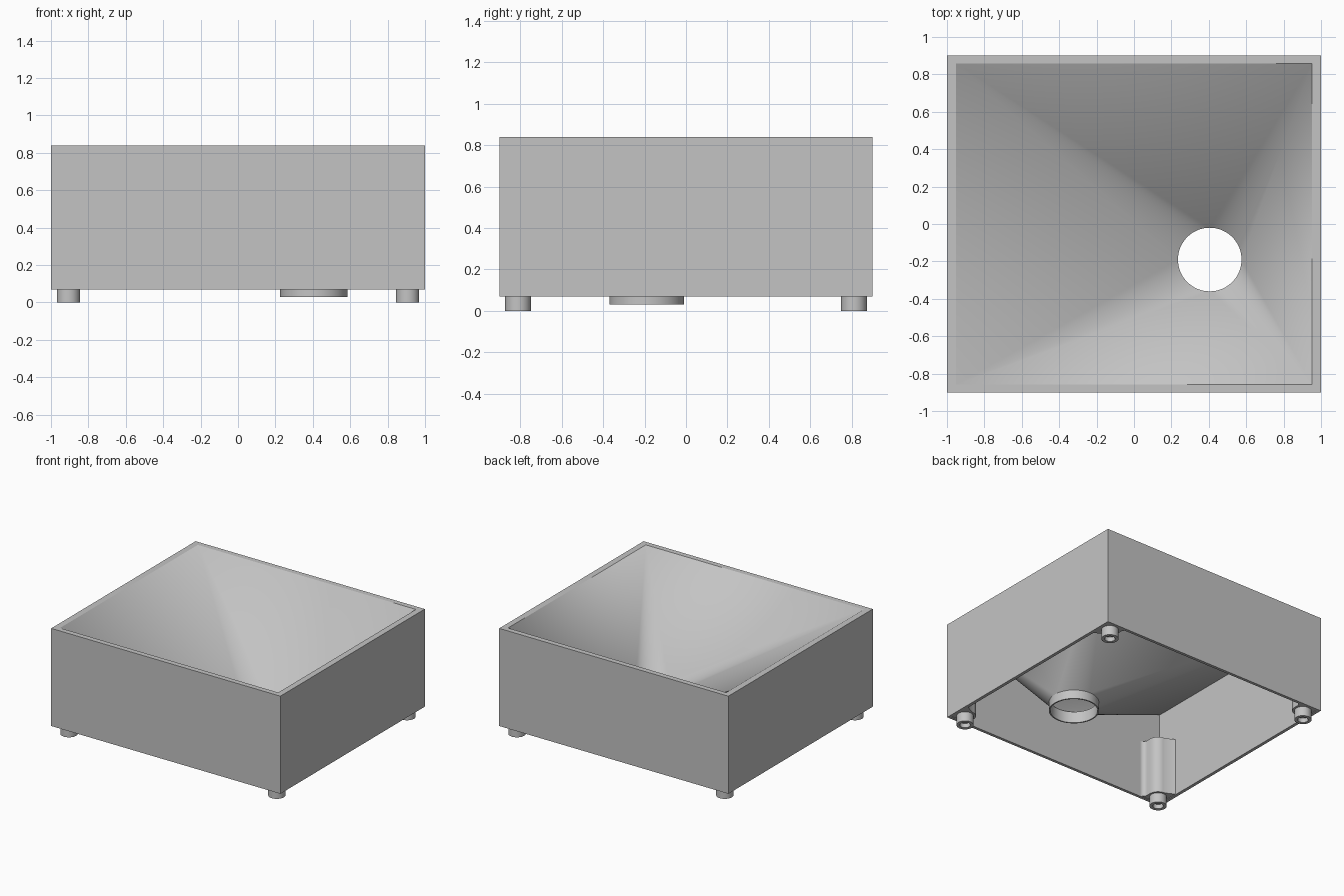
import bpy
import bmesh
from math import cos, sin, pi

cube = bpy.data.objects.get("Cube")
if cube:
    bpy.data.objects.remove(cube, do_unlink=True)

grey = bpy.data.materials.new("plain grey")
grey.use_nodes = True
colour = (0.55, 0.55, 0.55, 1)
grey.diffuse_color = colour
grey.node_tree.nodes["Principled BSDF"].inputs["Base Color"].default_value = colour

SEG = 64
HOLE = (0.405, -0.19)
BASE, TOP = 0.07, 0.84


def finish(bm, name, angle=0.5):
    bmesh.ops.recalc_face_normals(bm, faces=bm.faces)
    mesh = bpy.data.meshes.new(name)
    bm.to_mesh(mesh)
    bm.free()
    obj = bpy.data.objects.new(name, mesh)
    bpy.context.collection.objects.link(obj)
    mesh.materials.append(grey)
    bpy.ops.object.select_all(action='DESELECT')
    obj.select_set(True)
    bpy.context.view_layer.objects.active = obj
    bpy.ops.object.shade_smooth_by_angle(angle=angle)
    return obj


def ring(bm, r, z, centre=(0, 0), n=SEG):
    return [bm.verts.new((centre[0] + r * cos(2 * pi * i / n),
                          centre[1] + r * sin(2 * pi * i / n), z)) for i in range(n)]


def rectangle(bm, x, y, z):
    return [bm.verts.new((sx * x, sy * y, z))
            for sx, sy in ((1, 1), (-1, 1), (-1, -1), (1, -1))]


def bridge(bm, a, b):
    n = len(a)
    for i in range(n):
        j = (i + 1) % n
        bm.faces.new((a[i], a[j], b[j], b[i]))


def square_to_round(bm, rect, circle):
    # One cone fan per corner, one flat triangle per side
    q = SEG // 4
    for c in range(4):
        for i in range(c * q, (c + 1) * q):
            bm.faces.new((rect[c], circle[i], circle[(i + 1) % SEG]))
        bm.faces.new((rect[c], rect[(c + 1) % 4], circle[(c + 1) * q % SEG]))


# Hollow box with the off-centre funnel and its spout
bm = bmesh.new()
walls = [rectangle(bm, 0.975, 0.877, 0.81), rectangle(bm, 0.975, 0.877, BASE),
         rectangle(bm, 1, 0.9, BASE), rectangle(bm, 1, 0.9, TOP),
         rectangle(bm, 0.952, 0.858, TOP)]
spout = [ring(bm, r, z, HOLE) for r, z in
         ((0.17, 0.12), (0.17, 0.03), (0.18, 0.03), (0.18, 0.1))]
for loops in (walls, spout):
    for a, b in zip(loops, loops[1:]):
        bridge(bm, a, b)
square_to_round(bm, walls[-1], spout[0])
square_to_round(bm, walls[0], spout[-1])
finish(bm, "funnel_box")


# Corner post outline, measured inwards from the wall corner
def post_outline():
    cx, cy, r, f = 0.07, 0.068, 0.075, 0.035
    steps = range(9)
    pts = [(-0.01, -0.01), (cx + r + f, -0.01)]
    pts += [(cx + r + f - f * sin(t * pi / 16), f - f * cos(t * pi / 16)) for t in steps]
    pts += [(cx + r * cos(t * pi / 16), cy + r * sin(t * pi / 16)) for t in steps]
    pts += [(f - f * cos(t * pi / 16), cy + r + f - f * sin(t * pi / 16)) for t in steps]
    pts.append((-0.01, cy + r + f))
    return pts


for end, sy in (("front", -1), ("back", 1)):
    for side, sx in (("right", -1), ("left", 1)):
        # Post standing in the corner, stopping below the funnel
        bm = bmesh.new()
        low, high = ([bm.verts.new((sx * (0.975 - u), sy * (0.877 - v), z))
                      for u, v in post_outline()] for z in (0.075, 0.53))
        bridge(bm, low, high)
        bm.faces.new(low)
        bm.faces.new(high)
        finish(bm, f"{end}_{side}_post")

        # Foot with a stepped screw hole
        bm = bmesh.new()
        loops = [ring(bm, r, z, (sx * 0.907, sy * 0.811), 32) for r, z in
                 ((0.062, 0.08), (0.062, 0), (0.038, 0), (0.038, 0.035),
                  (0.02, 0.035), (0.02, 0.07))]
        for a, b in zip(loops, loops[1:]):
            bridge(bm, a, b)
        bm.faces.new(loops[0])
        bm.faces.new(loops[-1])
        finish(bm, f"{end}_{side}_foot")
